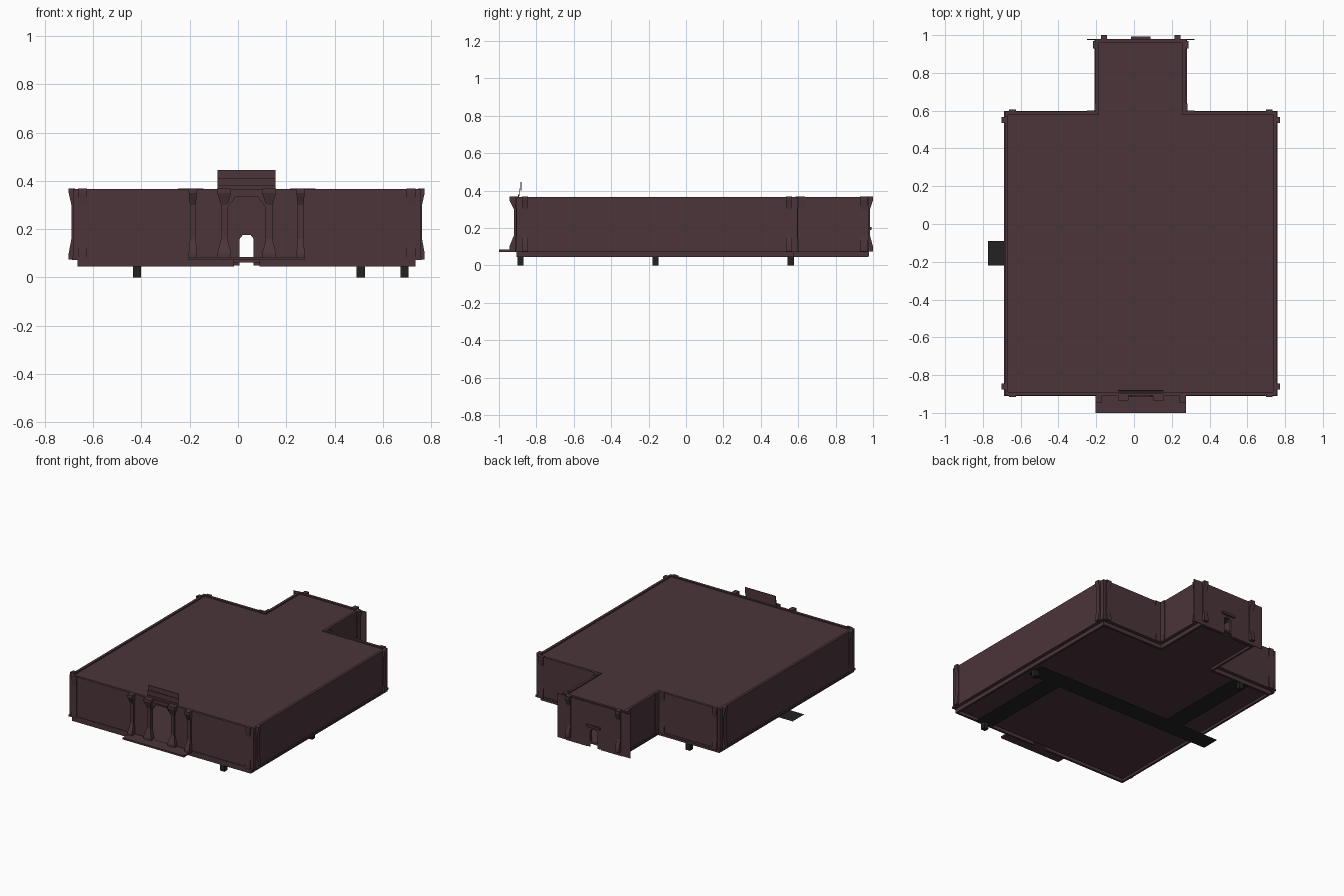
import bpy, bmesh
from mathutils import Vector

if "Cube" in bpy.data.objects:
    bpy.data.objects.remove(bpy.data.objects["Cube"])

def material(name, rgb):
    m = bpy.data.materials.new(name)
    m.diffuse_color = (*rgb, 1)
    m.use_nodes = True
    m.node_tree.nodes["Principled BSDF"].inputs["Base Color"].default_value = m.diffuse_color
    return m

BROWN = material("dark_brown", (0.070, 0.035, 0.042))
BLACK = material("near_black", (0.016, 0.016, 0.016))
CX = 0.036                       # symmetry axis of the building
HW, EW = 0.72, 0.24              # half widths of hall and rear wing
YF, YM, YB = -0.907, 0.595, 0.975  # front, hall back, wing back

def finish(name, bm, mat):
    bmesh.ops.recalc_face_normals(bm, faces=bm.faces)
    me = bpy.data.meshes.new(name)
    bm.to_mesh(me)
    bm.free()
    me.materials.append(mat)
    ob = bpy.data.objects.new(name, me)
    bpy.context.collection.objects.link(ob)
    return ob

def prism(name, pts, direction, mat=BROWN):
    """Extrude a closed polygon of 3D points along a vector."""
    bm = bmesh.new()
    f = bm.faces.new([bm.verts.new(p) for p in pts])
    r = bmesh.ops.extrude_face_region(bm, geom=[f])
    vs = [v for v in r["geom"] if isinstance(v, bmesh.types.BMVert)]
    bmesh.ops.translate(bm, vec=Vector(direction), verts=vs)
    return finish(name, bm, mat)

def box(name, x0, x1, y0, y1, z0, z1, mat=BROWN):
    return prism(name, [(x0, y0, z0), (x1, y0, z0), (x1, y1, z0), (x0, y1, z0)],
                 (0, 0, z1 - z0), mat)

def plane(name, x0, x1, y0, y1, z, mat):
    bm = bmesh.new()
    bm.faces.new([bm.verts.new(p) for p in
                  ((x0, y0, z), (x0, y1, z), (x1, y1, z), (x1, y0, z))])
    return finish(name, bm, mat)

def outline(o):
    """T-shaped plan, grown outward by o."""
    half = [(EW + o, YB + o), (EW + o, YM + o), (HW + o, YM + o), (HW + o, YF - o)]
    return [(CX + x, y) for x, y in half] + [(CX - x, y) for x, y in reversed(half)]

def plan_slab(name, o, z0, z1):
    return prism(name, [(x, y, z0) for x, y in outline(o)], (0, 0, z1 - z0))

def pilaster(name, x, y, nx, ny, sections):
    """Loft rectangles (z, half width, depth) against a wall facing (nx, ny)."""
    bm = bmesh.new()
    n, t, p = Vector((nx, ny, 0)), Vector((-ny, nx, 0)), Vector((x, y, 0))
    rings = []
    for z, w, d in sections:
        q = p + Vector((0, 0, z))
        rings.append([bm.verts.new(q + t * a * w + n * b) for a, b in
                      ((-1, -0.01), (1, -0.01), (1, d), (-1, d))])
    for a, b in zip(rings, rings[1:]):
        for i in range(4):
            j = (i + 1) % 4
            bm.faces.new((a[i], a[j], b[j], b[i]))
    bm.faces.new(rings[0])
    bm.faces.new(rings[-1])
    return finish(name, bm, BROWN)

def flared(w, d, waist=1.0):
    return [(0.075, w, d), (0.10, w, d), (0.16, w * waist, d * 0.35),
            (0.30, w * waist, d * 0.35), (0.35, w, d), (0.368, w, d)]

# floor, hidden underside and roof
plan_slab("floor", 0.004, 0.072, 0.085)
plan_slab("floor_underside", -0.022, 0.062, 0.0725)
plan_slab("roof", -0.012, 0.345, 0.358)

# side walls and hall back walls
T = 0.018
Z0, Z1 = 0.084, 0.366
for s, side in ((-1, "left"), (1, "right")):
    def sbox(name, a, b, y0, y1, z0, z1):
        xs = sorted((CX + s * a, CX + s * b))
        box(f"{side}_{name}", *xs, y0, y1, z0, z1)
    sbox("hall_wall", HW - T, HW, YF, YM, Z0, Z1)
    sbox("hall_back_wall", EW - T, HW - T, YM - T, YM, Z0, Z1)
    sbox("wing_wall", EW - T, EW, YM, YB, Z0, Z1)
    # foundation skirt with a gap under both doors
    sbox("skirt_side", HW - 0.035, HW - 0.02, YF, YM - 0.02, 0.045, 0.073)
    sbox("skirt_front", 0.052, HW - 0.02, YF, YF + 0.015, 0.045, 0.073)
    sbox("skirt_hall_back", EW - 0.02, HW - 0.02, YM - 0.035, YM - 0.02, 0.045, 0.073)
    sbox("skirt_wing", EW - 0.035, EW - 0.02, YM - 0.03, YB, 0.045, 0.073)
    sbox("skirt_back", 0.052, EW - 0.02, YB - 0.015, YB, 0.045, 0.073)

def door_wall(name, half, y, thick, door, z0, z1):
    """Wall with a door opening; door is its right half outline from the bottom."""
    right = [(half, z1), (half, z0)] + door
    pts = right + [(-x, z) for x, z in reversed(right)]
    prism(name, [(CX + x, y, z) for x, z in pts], (0, thick, 0))

arch = [(0.078, Z0), (0.078, 0.29), (0.045, 0.336)]
small = [(0.029, 0.05), (0.029, 0.16), (0.016, 0.176)]
door_wall("front_wall", HW - T, YF, T, arch, Z0, Z1)
door_wall("back_wall", EW - T, YB - T, T, [(x, max(z, Z0)) for x, z in small], Z0, Z1)
door_wall("back_plate", 0.285, YB, 0.004, small, 0.05, 0.36)

# raised frame around the front arch
frame = [(0.078, Z0), (0.078, 0.29), (0.045, 0.336)]
outer = [(0.086, Z0), (0.086, 0.294), (0.049, 0.344)]
ring = outer + [(-x, z) for x, z in reversed(outer)] + \
    [(-x, z) for x, z in frame] + list(reversed(frame))
prism("arch_frame", [(CX + x, YF - 0.006, z) for x, z in ring], (0, 0.008, 0))

# front step and the hood over the back door
box("front_step", CX - 0.24, CX + 0.24, -1.0, YF + 0.01, 0.072, 0.084)
box("back_door_hood", CX - 0.052, CX + 0.052, YB, 0.992, 0.19, 0.205)

# thin stacked bands above the entrance
for i, (y, z0, z1) in enumerate(((-0.882, 0.40, 0.445), (-0.889, 0.372, 0.412), (-0.896, 0.35, 0.38))):
    box(f"entrance_band_{i + 1}", CX - 0.12, CX + 0.12, y - 0.002, y + 0.002, z0, z1)

# flared pilasters, mirrored about the axis
for s, side in ((-1, "left"), (1, "right")):
    for name, dx, y, nx, ny, sec in (
            ("hall_side_front", HW, -0.86, s, 0, flared(0.016, 0.017)),
            ("hall_side_back", HW, 0.55, s, 0, flared(0.016, 0.017)),
            ("hall_front", HW - 0.04, YF, 0, -1, flared(0.018, 0.008)),
            ("hall_back", HW - 0.04, YM, 0, 1, flared(0.018, 0.010)),
            ("wing_side", EW, 0.95, s, 0, flared(0.02, 0.013)),
            ("wing_back", 0.195, YB, 0, 1, flared(0.016, 0.025)),
            ("inner_corner_side", EW, 0.617, s, 0, flared(0.02, 0.006)),
            ("inner_corner_back", EW + 0.025, YM, 0, 1, flared(0.02, 0.006)),
            ("entrance_outer", EW - 0.017, YF, 0, -1, flared(0.017, 0.038, 0.7)),
            ("entrance_inner", 0.093, YF, 0, -1, flared(0.029, 0.027, 0.45))):
        pilaster(f"{side}_{name}_pilaster", CX + s * dx, y, nx, ny, sec)

# black service strips under the floor with hanging end posts
plane("cross_strip", -0.772, 0.70, -0.22, -0.09, 0.044, BLACK)
plane("front_strip", 0.443, 0.573, -0.895, -0.22, 0.044, BLACK)
plane("rear_strip", -0.483, -0.353, -0.09, 0.57, 0.044, BLACK)
for name, x, y in (("front", 0.508, -0.885), ("rear", -0.418, 0.56), ("side", 0.69, -0.163)):
    box(f"{name}_post", x - 0.017, x + 0.017, y - 0.017, y + 0.017, 0.0, 0.046, BLACK)
